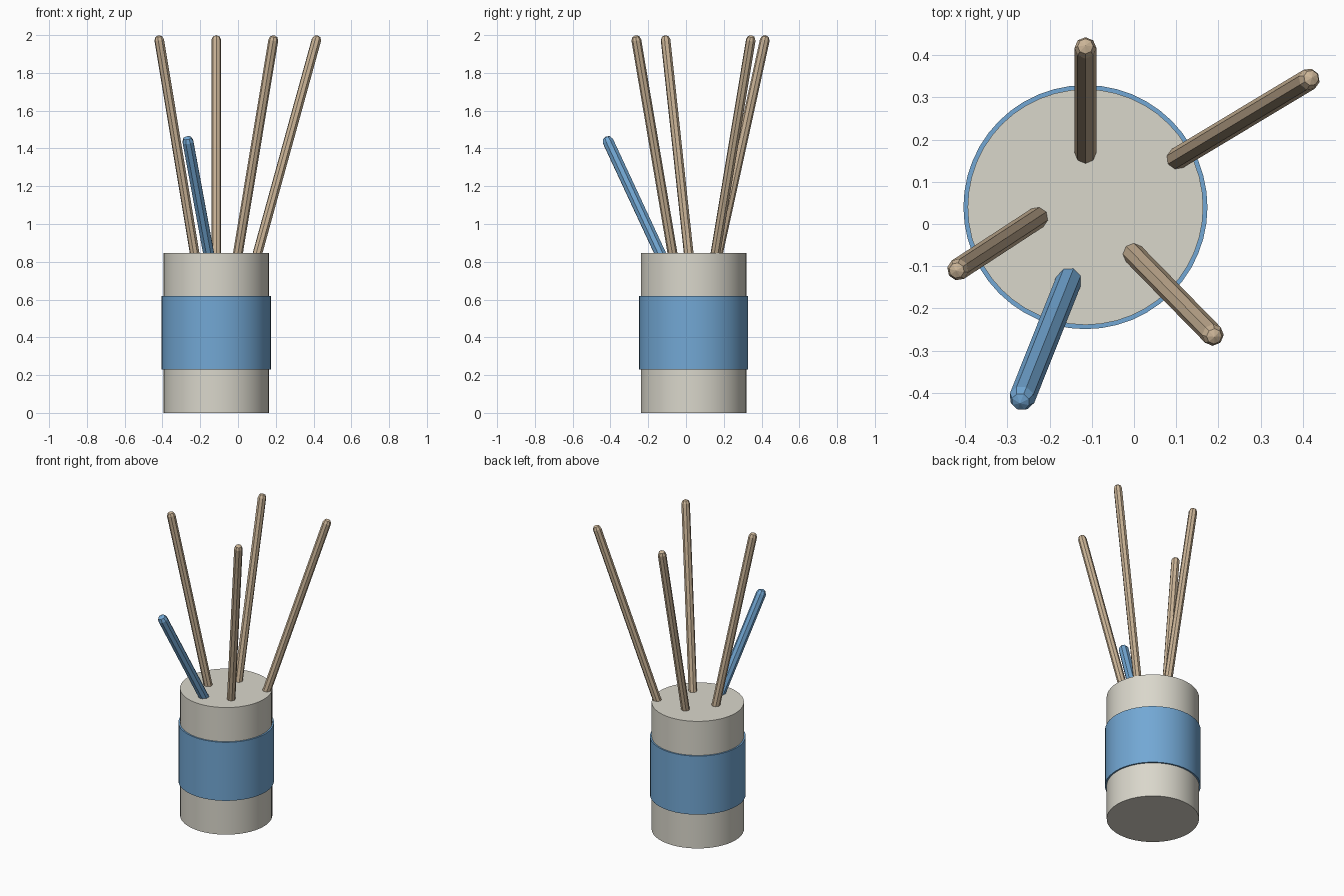
import bpy, bmesh, math
from mathutils import Vector

if "Cube" in bpy.data.objects:
    bpy.data.objects.remove(bpy.data.objects["Cube"])

CX, CY = -0.115, 0.04


def material(name, color):
    m = bpy.data.materials.new(name)
    m.diffuse_color = (*color, 1)
    m.use_nodes = True
    m.node_tree.nodes["Principled BSDF"].inputs["Base Color"].default_value = m.diffuse_color
    return m


def drum(name, radius, z0, z1, mat):
    bpy.ops.mesh.primitive_cylinder_add(vertices=48, radius=radius, depth=z1 - z0,
                                        location=(CX, CY, (z0 + z1) / 2))
    ob = bpy.context.object
    ob.name = name
    bpy.ops.object.shade_smooth_by_angle(angle=math.radians(30))
    ob.data.materials.append(mat)
    return ob


def stick(name, rim, tip, radius, mat):
    """Eight-sided rod with domed ends; rim is where it leaves the pot top."""
    rim, tip = Vector(rim), Vector(tip)
    base = rim + (rim - tip) * 0.45          # continues down inside the pot
    length = (tip - base).length
    rings = []
    bm = bmesh.new()
    # half-profile: domed bottom, straight shaft, domed top
    angles = [math.radians(a) for a in (-45, 0)]
    profile = [(radius * math.cos(a), radius * math.sin(a)) for a in angles]
    profile += [(r, length - h) for r, h in reversed(profile)]
    for r, h in profile:
        rings.append([bm.verts.new((r * math.cos(k * math.pi / 4),
                                    r * math.sin(k * math.pi / 4), h)) for k in range(8)])
    for a, b in zip(rings, rings[1:]):
        for k in range(8):
            bm.faces.new((a[k], a[(k + 1) % 8], b[(k + 1) % 8], b[k]))
    low = bm.verts.new((0, 0, -radius))
    top = bm.verts.new((0, 0, length + radius))
    for k in range(8):
        bm.faces.new((low, rings[0][(k + 1) % 8], rings[0][k]))
        bm.faces.new((top, rings[-1][k], rings[-1][(k + 1) % 8]))
    me = bpy.data.meshes.new(name)
    bm.to_mesh(me)
    bm.free()
    me.materials.append(mat)
    ob = bpy.data.objects.new(name, me)
    bpy.context.collection.objects.link(ob)
    ob.location = base
    ob.rotation_mode = 'QUATERNION'
    ob.rotation_quaternion = (tip - base).to_track_quat('Z', 'Y')
    return ob


stone = material("stone", (0.70, 0.68, 0.60))
blue = material("blue", (0.17, 0.39, 0.66))
wood = material("wood", (0.60, 0.46, 0.31))

# Pot and coloured band
drum("pot", 0.279, 0, 0.847, stone)
drum("band", 0.289, 0.23, 0.62, blue)

# Long wooden sticks fanning outwards
H, T = 0.847, 1.974
for i, (rim, tip) in enumerate([
        ((-0.115, 0.17), (-0.115, 0.417)),
        ((0.104, 0.156), (0.415, 0.343)),
        ((0.0, -0.072), (0.187, -0.263)),
        ((-0.23, 0.014), (-0.417, -0.108))]):
    stick(f"wooden_stick_{i + 1}", (*rim, H), (*tip, T), 0.026, wood)

# Short blue stick
stick("blue_stick", (-0.156, -0.138, H), (-0.265, -0.412, 1.436), 0.031, blue)
